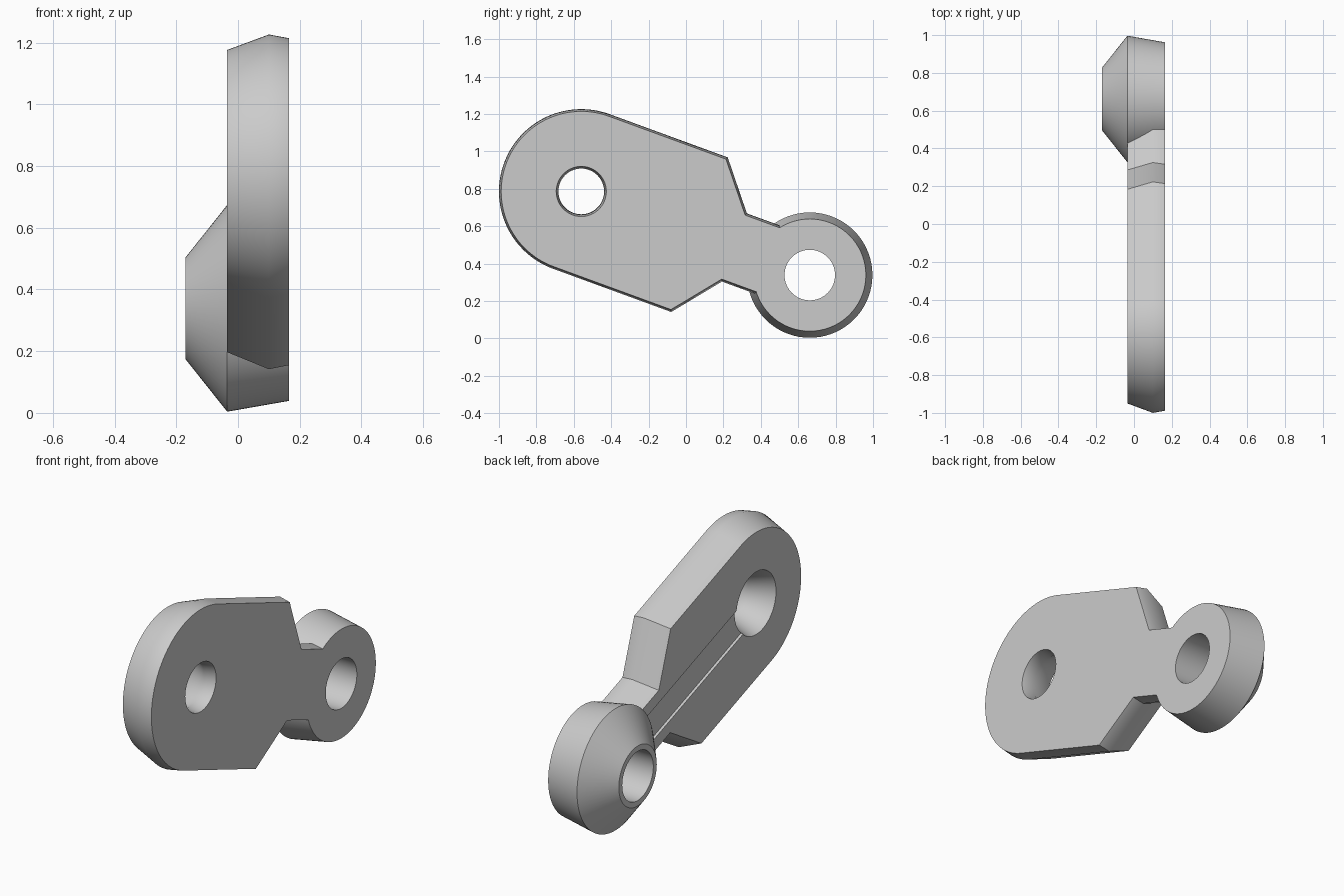
import bpy, bmesh, math
from mathutils import Vector, Matrix

cube = bpy.data.objects.get("Cube")
if cube:
    bpy.data.objects.remove(cube, do_unlink=True)

SEG = 72
TILT = math.radians(-20.1)      # lever axis slopes down towards the back
PIVOT = Vector((0, -0.56, 0.786))
REACH = 1.301                   # distance between the two holes
FRAME = Matrix.Translation(PIVOT) @ Matrix.Rotation(TILT, 4, 'X')

grey = bpy.data.materials.new("light_grey")
grey.use_nodes = True
grey.diffuse_color = (0.6, 0.6, 0.6, 1)
grey.node_tree.nodes["Principled BSDF"].inputs["Base Color"].default_value = (0.6, 0.6, 0.6, 1)


def finish(bm, name):
    """Turn a bmesh, built along the lever axis, into a placed object."""
    bmesh.ops.recalc_face_normals(bm, faces=bm.faces)
    bm.transform(FRAME)
    mesh = bpy.data.meshes.new(name)
    bm.to_mesh(mesh)
    bm.free()
    mesh.materials.append(grey)
    obj = bpy.data.objects.new(name, mesh)
    bpy.context.collection.objects.link(obj)
    return obj


def smooth(obj):
    bpy.ops.object.select_all(action='DESELECT')
    obj.select_set(True)
    bpy.context.view_layer.objects.active = obj
    bpy.ops.object.shade_smooth_by_angle(angle=math.radians(35))


def circle(radius, centre=0.0):
    return [Vector((centre + radius * math.cos(a), radius * math.sin(a)))
            for a in (2 * math.pi * i / SEG for i in range(SEG))]


def inset(points, d):
    """Move a counter-clockwise outline inwards by d with mitred corners."""
    result = []
    for i, p in enumerate(points):
        a = (p - points[i - 1]).normalized()
        b = (points[(i + 1) % len(points)] - p).normalized()
        na, nb = Vector((-a.y, a.x)), Vector((-b.y, b.x))
        result.append(p + (na + nb) * d / (1 + na.dot(nb)))
    return result


def ring(bm, points, x):
    return [bm.verts.new((x, p.x, p.y)) for p in points]


def bridge(bm, a, b):
    for i in range(len(a)):
        bm.faces.new((a[i - 1], a[i], b[i], b[i - 1]))


# Plate: rounded end, shoulders and neck, bulging slightly at mid thickness
half = [Vector((1.14, 0.194)), Vector((0.872, 0.194)), Vector((0.673, 0.44))]
arc = [Vector((0.44 * math.cos(a), 0.44 * math.sin(a)))
       for a in (math.pi * (0.5 + i / SEG) for i in range(SEG + 1))]
outline = half + arc + [Vector((p.x, -p.y)) for p in reversed(half)]
layers = [(-0.035, 0.05), (0.1, 0.0), (0.165, 0.012)]

bm = bmesh.new()
outer = [ring(bm, inset(outline, d), x) for x, d in layers]
hole = [ring(bm, circle(0.122 + d), x) for x, d in layers]
for rings in (outer, hole):
    bridge(bm, rings[0], rings[1])
    bridge(bm, rings[1], rings[2])
for level in (0, 2):
    edges = [bm.edges.get((r[i - 1], r[i]))
             for r in (outer[level], hole[level]) for i in range(len(r))]
    bmesh.ops.triangle_fill(bm, edges=edges, use_beauty=True)
plate = finish(bm, "lever_plate")

# Shallow groove from the plate hole to the boss
bm = bmesh.new()
bmesh.ops.create_cube(bm, size=1)
bm.transform(Matrix.Translation((-0.045, 0.56, 0)) @ Matrix.Diagonal((0.05, 1.0, 0.16, 1)))
cutter = finish(bm, "groove_cutter")
cutter.hide_render = True
cut = plate.modifiers.new("groove", 'BOOLEAN')
cut.operation = 'DIFFERENCE'
cut.solver = 'EXACT'
cut.object = cutter
bpy.context.view_layer.objects.active = plate
bpy.ops.object.modifier_apply(modifier=cut.name)
bpy.data.objects.remove(cutter, do_unlink=True)
smooth(plate)

# Boss: conical collar with a straight bore
profile = [(-0.17, 0.165), (-0.035, 0.335), (0.165, 0.3), (0.165, 0.135), (-0.17, 0.135)]
bm = bmesh.new()
rings = [ring(bm, circle(r, REACH), x) for x, r in profile]
for i in range(len(rings)):
    bridge(bm, rings[i - 1], rings[i])
smooth(finish(bm, "pivot_boss"))
